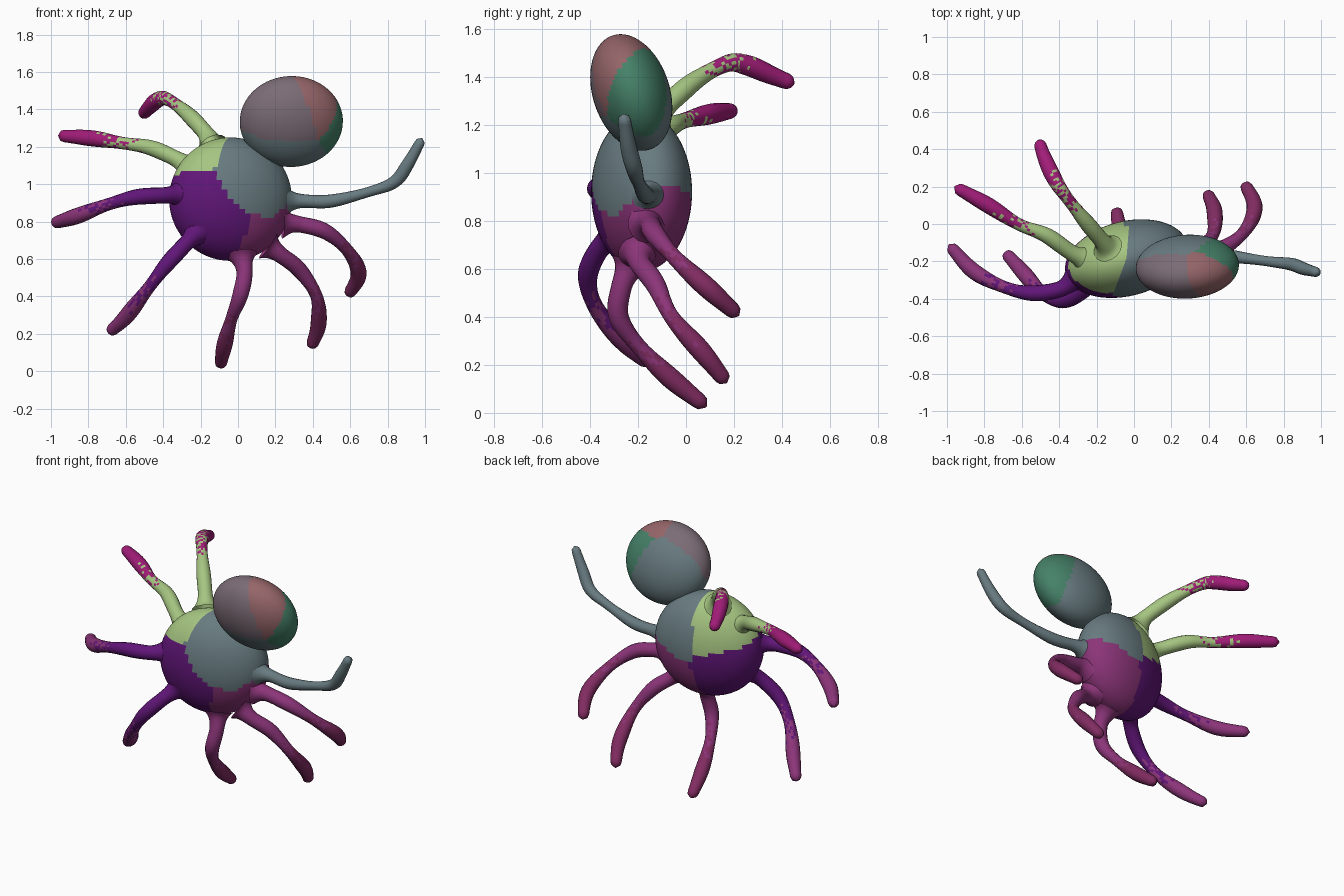
import bpy, bmesh, math, random
from mathutils import Vector, Euler, Matrix

if "Cube" in bpy.data.objects:
    bpy.data.objects.remove(bpy.data.objects["Cube"])

random.seed(4)
COLORS = {
    "slate": (0.14, 0.20, 0.22), "violet": (0.12, 0.008, 0.19), "plum": (0.26, 0.035, 0.19),
    "magenta": (0.36, 0.012, 0.19), "wine": (0.22, 0.025, 0.12), "lime": (0.38, 0.56, 0.22),
    "mauve": (0.20, 0.15, 0.18), "green": (0.06, 0.22, 0.14), "rose": (0.30, 0.13, 0.14),
}
NAMES = list(COLORS)
MATS = []
for n, c in COLORS.items():
    m = bpy.data.materials.new(n)
    m.diffuse_color = (*c, 1)
    m.use_nodes = True
    m.node_tree.nodes["Principled BSDF"].inputs["Base Color"].default_value = m.diffuse_color
    MATS.append(m)


def finish(bm, name, color_at):
    """Turn a bmesh into a smooth object, colouring each face by position."""
    bmesh.ops.recalc_face_normals(bm, faces=bm.faces)
    me = bpy.data.meshes.new(name)
    for m in MATS:
        me.materials.append(m)
    for f in bm.faces:
        f.smooth = True
        f.material_index = NAMES.index(color_at(f.calc_center_median()))
    bm.to_mesh(me)
    bm.free()
    ob = bpy.data.objects.new(name, me)
    bpy.context.collection.objects.link(ob)
    return ob


def ellipsoid(name, center, radii, rot, color_at):
    bm = bmesh.new()
    bmesh.ops.create_uvsphere(bm, u_segments=64, v_segments=40, radius=1)
    rotation = Euler([math.radians(a) for a in rot]).to_matrix().to_4x4()
    bm.transform(Matrix.Translation(center) @ rotation @ Matrix.Diagonal((*radii, 1)))
    return finish(bm, name, color_at)


def nearest(seeds):
    return lambda p: min(seeds, key=lambda s: (p - Vector(s[1])).length)[0]


def spline(pts, per=10):
    """Catmull-Rom samples through the points."""
    p = [Vector(q) for q in pts]
    p = [2 * p[0] - p[1]] + p + [2 * p[-1] - p[-2]]
    out = []
    for a, b, c, d in zip(p, p[1:], p[2:], p[3:]):
        for i in range(per):
            t = i / per
            out.append(0.5 * (2 * b + (c - a) * t + (2 * a - 5 * b + 4 * c - d) * t * t
                              + (3 * b - a - 3 * c + d) * t ** 3))
    return out + [p[-2]]


def leg(name, pts, color, tip, thick=0.037):
    """Rounded tube with a flared root, a pinched middle joint and a domed tip."""
    path = spline(pts)
    dist = [0]
    for a, b in zip(path, path[1:]):
        dist.append(dist[-1] + (b - a).length)
    total = dist[-1]

    bm = bmesh.new()
    rings, sides = [], 16
    side = Vector((0, 1, 0.3))
    for i, c in enumerate(path):
        tan = (path[min(i + 1, len(path) - 1)] - path[max(i - 1, 0)]).normalized()
        side = (side - tan * side.dot(tan)).normalized()
        up = tan.cross(side)
        t = dist[i] / total
        r = thick * (0.97 - 0.13 * math.cos(t * 4 * math.pi))
        r += 0.05 * math.exp(-dist[i] / 0.045)
        left = total - dist[i]
        if left < thick:
            r *= math.sqrt(max(0.01, 1 - (1 - left / thick) ** 2))
        rings.append([bm.verts.new(c + r * (math.cos(k * math.tau / sides) * side
                                            + math.sin(k * math.tau / sides) * up))
                      for k in range(sides)])
    for a, b in zip(rings, rings[1:]):
        for k in range(sides):
            j = (k + 1) % sides
            bm.faces.new((a[k], a[j], b[j], b[k]))
    bm.faces.new(rings[-1])

    def color_at(p):
        i = min(range(len(path)), key=lambda n: (path[n] - p).length)
        return tip if dist[i] / total + random.uniform(-0.18, 0.18) > 0.55 else color
    return finish(bm, name, color_at)


# Round flattened body, coloured in patches
ellipsoid("body", (-0.04, -0.185, 0.92), (0.335, 0.2, 0.33), (0, 0, 14), nearest([
    ("slate", (0.15, -0.2, 1.05)), ("lime", (-0.29, -0.1, 1.15)),
    ("violet", (-0.3, -0.22, 0.85)), ("violet", (-0.15, -0.25, 0.7)),
    ("plum", (0.12, -0.17, 0.63)), ("plum", (0.3, -0.1, 0.74))]))

# Egg-shaped head leaning forward, with a green right end
ellipsoid("head", (0.285, -0.228, 1.335), (0.276, 0.16, 0.25), (18, 0, 3), nearest([
    ("slate", (0.25, -0.02, 1.3)), ("slate", (0.2, -0.25, 1.08)),
    ("mauve", (0.22, -0.4, 1.42)), ("green", (0.57, -0.16, 1.42)),
    ("rose", (0.48, -0.35, 1.52))]))

# Legs and arms, each root starting just inside the body
LEGS = [
    ("upper_left_back_leg", "lime", "magenta", [
        (-0.14, -0.13, 1.21), (-0.18, -0.08, 1.28), (-0.28, 0.04, 1.385), (-0.38, 0.17, 1.455),
        (-0.43, 0.25, 1.45), (-0.48, 0.36, 1.405), (-0.51, 0.45, 1.37)]),
    ("upper_left_leg", "lime", "magenta", [
        (-0.26, -0.19, 1.09), (-0.34, -0.15, 1.14), (-0.47, -0.06, 1.195), (-0.62, 0.0, 1.22),
        (-0.78, 0.1, 1.245), (-0.96, 0.2, 1.26)]),
    ("middle_left_leg", "violet", "plum", [
        (-0.31, -0.29, 0.945), (-0.4, -0.35, 0.94), (-0.55, -0.37, 0.93), (-0.7, -0.335, 0.89),
        (-0.86, -0.25, 0.83), (-0.99, -0.11, 0.79)]),
    ("lower_left_leg", "violet", "plum", [
        (-0.22, -0.3, 0.74), (-0.29, -0.37, 0.67), (-0.39, -0.41, 0.56), (-0.49, -0.37, 0.43),
        (-0.6, -0.25, 0.29), (-0.69, -0.15, 0.205)]),
    ("bottom_leg", "plum", "wine", [
        (0.02, -0.23, 0.62), (0.035, -0.27, 0.52), (0.01, -0.28, 0.4), (-0.035, -0.2, 0.28),
        (-0.07, -0.07, 0.15), (-0.095, 0.085, 0.025)]),
    ("lower_right_leg", "plum", "wine", [
        (0.16, -0.2, 0.67), (0.23, -0.19, 0.62), (0.33, -0.13, 0.54), (0.42, -0.06, 0.4),
        (0.43, 0.07, 0.25), (0.39, 0.17, 0.125)]),
    ("middle_right_leg", "plum", "wine", [
        (0.24, -0.16, 0.79), (0.33, -0.15, 0.785), (0.47, -0.13, 0.745), (0.59, -0.04, 0.64),
        (0.645, 0.09, 0.52), (0.59, 0.22, 0.405)]),
    ("right_arm", "slate", "slate", [
        (0.26, -0.15, 0.91), (0.34, -0.15, 0.91), (0.5, -0.17, 0.91), (0.72, -0.2, 0.965),
        (0.84, -0.215, 1.015), (0.91, -0.24, 1.11), (0.985, -0.26, 1.245)]),
]
for name, color, tip, pts in LEGS:
    leg(name, pts, color, tip, 0.032 if name == "right_arm" else 0.039)
